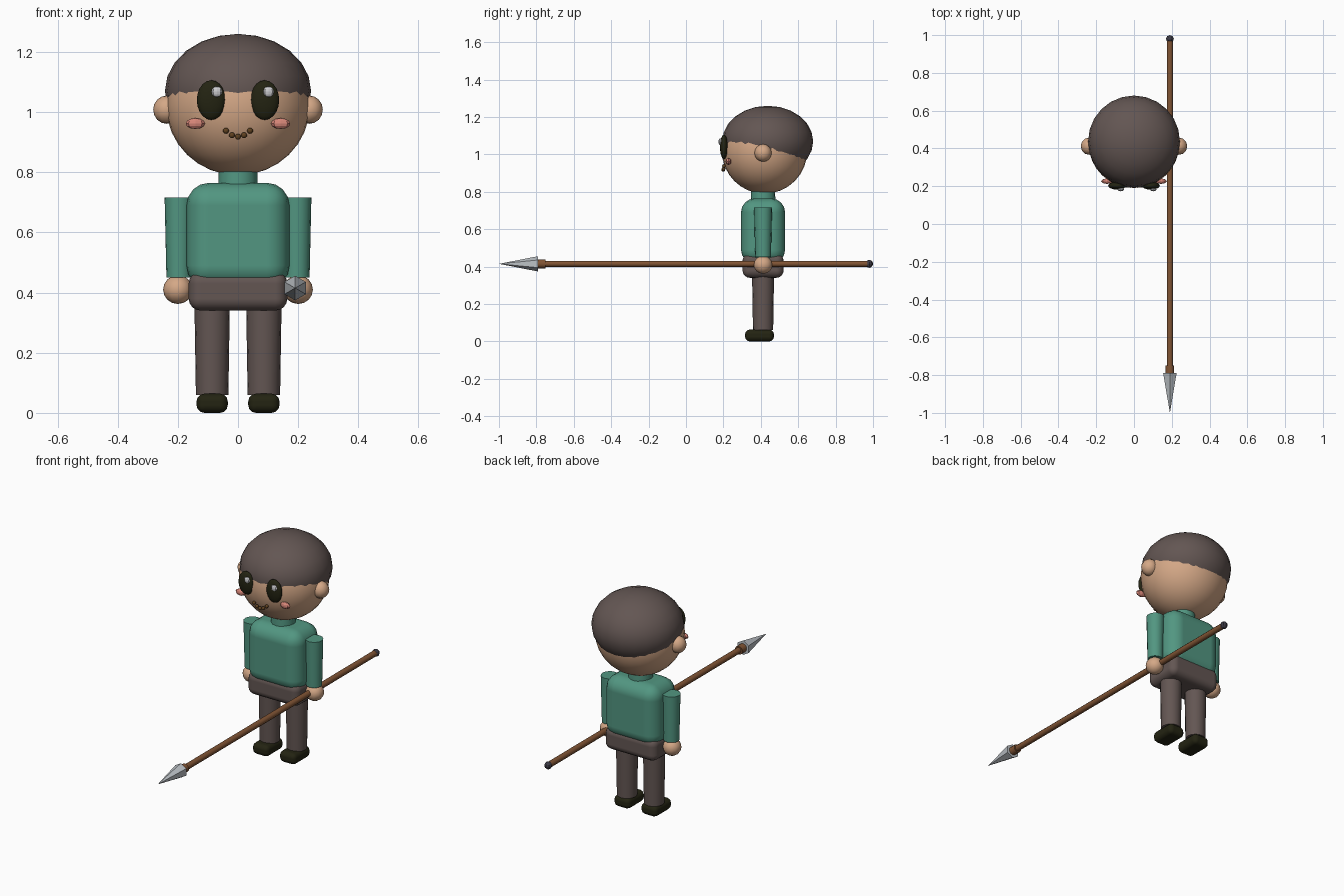
import bpy
from math import radians, pi

if "Cube" in bpy.data.objects:
    bpy.data.objects.remove(bpy.data.objects["Cube"], do_unlink=True)


def colour(name, r, g, b):
    m = bpy.data.materials.new(name)
    m.use_nodes = True
    m.diffuse_color = (r, g, b, 1)
    bsdf = next(n for n in m.node_tree.nodes if n.type == 'BSDF_PRINCIPLED')
    bsdf.inputs["Base Color"].default_value = (r, g, b, 1)
    bsdf.inputs["Roughness"].default_value = 0.8
    return m


SKIN = colour("skin", .66, .39, .24)
BROWN = colour("dark_taupe", .125, .093, .086)
TEAL = colour("teal_cloth", .084, .305, .22)
DARK = colour("near_black", .017, .017, .006)
PINK = colour("blush_pink", .68, .24, .19)
WOOD = colour("wood", .22, .09, .035)
METAL = colour("steel", .5, .53, .56)
CAP = colour("dark_iron", .045, .042, .058)
LIPS = colour("mouth_brown", .12, .055, .015)
GLINT = colour("pale_glint", .6, .6, .62)

BODY_Y = .412


def finish(name, mat, shade="smooth"):
    """Name, colour and shade the object just made."""
    ob = bpy.context.object
    ob.name = name
    ob.data.materials.append(mat)
    bpy.ops.object.transform_apply(location=False, rotation=True, scale=True)
    if shade == "smooth":
        bpy.ops.object.shade_smooth()
    elif shade == "angle":
        bpy.ops.object.shade_smooth_by_angle(angle=radians(40))
    return ob


def ball(name, mat, loc, size, segs=16, rings=10, shade="smooth"):
    bpy.ops.mesh.primitive_uv_sphere_add(segments=segs, ring_count=rings, location=loc)
    bpy.context.object.scale = size
    return finish(name, mat, shade)


def tube(name, mat, loc, r_low, r_high, length, sides=16, rot=(0, 0, 0), shade="angle"):
    bpy.ops.mesh.primitive_cone_add(vertices=sides, radius1=r_low, radius2=r_high,
                                    depth=length, location=loc, rotation=rot)
    return finish(name, mat, shade)


def soft_box(name, mat, loc, size, bevel, segs=4):
    bpy.ops.mesh.primitive_cube_add(size=1, location=loc)
    bpy.context.object.scale = size
    ob = finish(name, mat, "smooth")
    mod = ob.modifiers.new("rounding", 'BEVEL')
    mod.width = bevel
    mod.segments = segs
    mod.harden_normals = True
    return ob


# Head and hair: the hairline is where the two forms cross
ball("head", SKIN, (0, .42, 1.022), (.239, .229, .232), 32, 16)
ball("hair", BROWN, (0, .437, 1.07), (.243, .243, .19), 24, 12)

# Torso, collar and hips
tube("collar", TEAL, (0, BODY_Y, .765), .067, .064, .09)
soft_box("shirt", TEAL, (0, BODY_Y, .59), (.342, .236, .35), .075)
soft_box("hips", BROWN, (0, BODY_Y, .405), (.328, .22, .13), .04)

# Paired parts
for side, s in (("left", 1), ("right", -1)):
    ball(side + "_ear", SKIN, (s * .237, BODY_Y, 1.008), (.045, .046, .047), 12, 8)
    ball(side + "_eye", DARK, (s * .089, .203, 1.04), (.048, .021, .066))
    ball(side + "_eye_glint", GLINT, (s * .086 + .016, .183, 1.068),
         (.018, .01, .018), 8, 6, "flat")
    ball(side + "_cheek", PINK, (s * .142, .227, .962), (.032, .015, .018), 8, 6, "flat")
    tube(side + "_sleeve", TEAL, (s * .196, BODY_Y, .583), .042, .048, .265)
    ball(side + "_hand", SKIN, (s * .2, BODY_Y, .41), (.049, .05, .048), 12, 8)
    tube(side + "_leg", BROWN, (s * .086, BODY_Y, .215), .054, .059, .31)
    soft_box(side + "_shoe", DARK, (s * .086, .393, .032), (.104, .155, .064), .026, 3)

# Smile made of small beads
for i in range(-2, 3):
    ball("mouth_bead", LIPS, (i * .02, .199 + abs(i) * .002, .918 + i * i * .005),
         (.01, .01, .01), 8, 6)

# Spear held level in the left hand, pointing forward
SX, SZ = .19, .415
ALONG = (pi / 2, 0, 0)
tube("spear_shaft", WOOD, (SX, .1, SZ), .0165, .0165, 1.76, 10, ALONG)
tube("spear_socket", WOOD, (SX, -.77, SZ), .024, .024, .04, 10, ALONG)
tube("spear_point", METAL, (SX, -.895, SZ), .041, 0, .21, 6, ALONG, "flat")
ball("spear_butt", CAP, (SX, .98, SZ), (.021, .02, .021), 8, 6, "flat")
